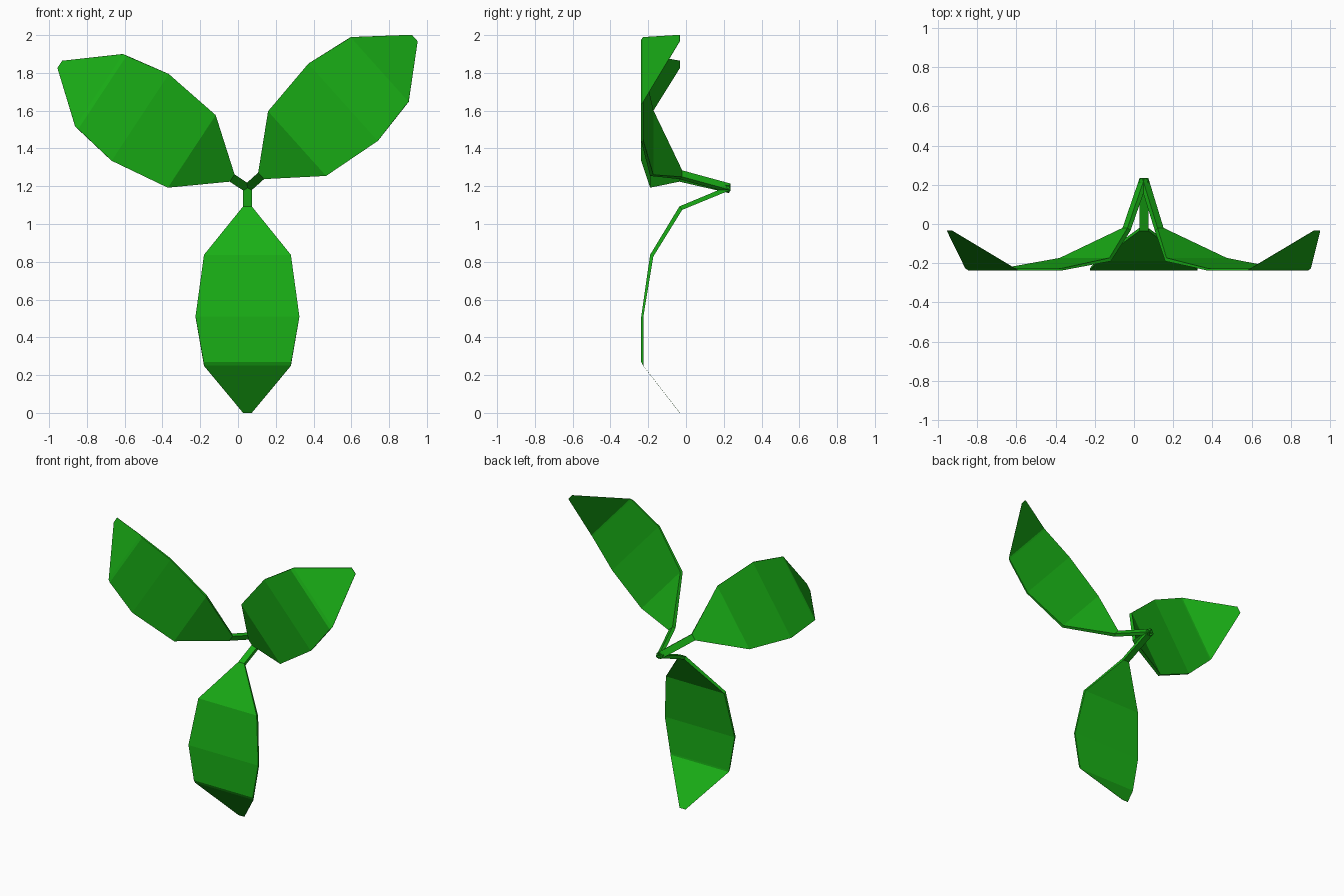
import bpy, bmesh
from math import radians, cos, sin
from mathutils import Vector

if "Cube" in bpy.data.objects:
    bpy.data.objects.remove(bpy.data.objects["Cube"])

green = bpy.data.materials.new("propeller_green")
green.diffuse_color = (0.01, 0.43, 0.008, 1)
green.use_nodes = True
green.node_tree.nodes["Principled BSDF"].inputs["Base Color"].default_value = green.diffuse_color

HUB_X, HUB_Z = 0.05, 1.19

# Blade stations: front y, front radius, back y, back radius, half width
STATIONS = [
    (0.226, -0.012, 0.236, 0.010, 0.023),   # hub end of the stem
    (-0.035, 0.097, -0.020, 0.115, 0.023),  # stem meets blade
    (-0.190, 0.353, -0.173, 0.362, 0.230),
    (-0.237, 0.680, -0.226, 0.682, 0.275),
    (-0.237, 0.920, -0.226, 0.930, 0.232),  # thick part ends
    (-0.227, 0.940, -0.225, 0.941, 0.230),  # thin tip starts
    (-0.034, 1.190, -0.032, 1.190, 0.023),  # curled tip
]


def make_blade(name, angle):
    a = radians(angle)
    out = Vector((cos(a), 0, sin(a)))
    side = Vector((-sin(a), 0, cos(a)))
    hub = Vector((HUB_X, 0, HUB_Z))
    bm = bmesh.new()
    rings = []
    for fy, fr, by, br, w in STATIONS:
        corners = [(fy, fr, -w), (fy, fr, w), (by, br, w), (by, br, -w)]
        rings.append([bm.verts.new(hub + out * r + side * s + Vector((0, y, 0)))
                      for y, r, s in corners])
    for a_ring, b_ring in zip(rings, rings[1:]):
        for i in range(4):
            j = (i + 1) % 4
            bm.faces.new((a_ring[i], a_ring[j], b_ring[j], b_ring[i]))
    bm.faces.new(rings[0])
    bm.faces.new(rings[-1])
    bmesh.ops.recalc_face_normals(bm, faces=bm.faces)
    mesh = bpy.data.meshes.new(name)
    bm.to_mesh(mesh)
    bm.free()
    mesh.materials.append(green)
    bpy.context.collection.objects.link(bpy.data.objects.new(name, mesh))


# Three leaves fanned around the shared hub
for name, angle in (("lower_leaf", -90), ("left_leaf", 146.6), ("right_leaf", 41.9)):
    make_blade(name, angle)
